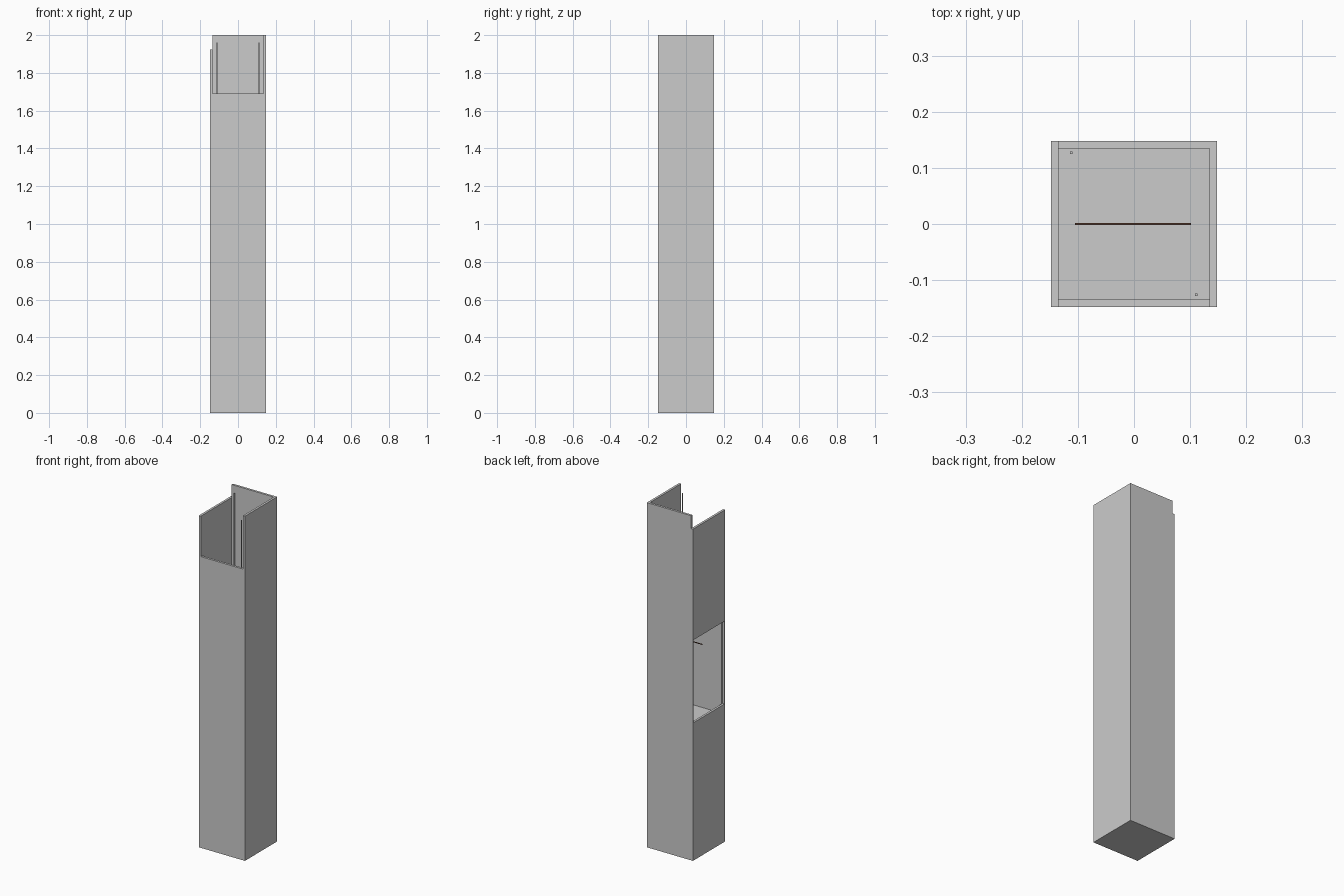
import bpy

if "Cube" in bpy.data.objects:
    bpy.data.objects.remove(bpy.data.objects["Cube"])

W = 0.148      # outer half width
I = 0.135      # inner half width
FLOOR = 0.745  # top of the solid base


def box(name, x, y, z, color=None):
    """Axis-aligned box from (min, max) ranges."""
    bpy.ops.mesh.primitive_cube_add(
        size=1, location=[(r[0] + r[1]) / 2 for r in (x, y, z)])
    ob = bpy.context.object
    ob.name = name
    ob.scale = [r[1] - r[0] for r in (x, y, z)]
    bpy.ops.object.transform_apply(location=False, rotation=False, scale=True)
    if color:
        mat = bpy.data.materials.new(name + "_material")
        mat.diffuse_color = color
        mat.use_nodes = True
        mat.node_tree.nodes["Principled BSDF"].inputs["Base Color"].default_value = mat.diffuse_color
        ob.data.materials.append(mat)
    return ob


# solid lower block
box("base", (-W, W), (-W, W), (0, FLOOR))

# tall back and right walls, shorter front panel between the side walls
box("back_wall", (-I, I), (I, W), (FLOOR, 2.0))
box("right_wall", (I, W), (-W, W), (FLOOR, 2.0))
box("front_panel", (-I, I), (-W, -I), (FLOOR, 1.69))

# left wall with a hatch opening
wall = box("left_wall", (-W, -I), (-W, W), (FLOOR, 1.925))
cutter = box("hatch_cutter", (-0.2, -0.1), (-0.143, 0.143), (0.80, 1.28))
mod = wall.modifiers.new("hatch", 'BOOLEAN')
mod.object = cutter
mod.operation = 'DIFFERENCE'
mod.solver = 'EXACT'
bpy.context.view_layer.objects.active = wall
bpy.ops.object.modifier_apply(modifier="hatch")
bpy.data.objects.remove(cutter)

# thin upright rails in two opposite corners
for name, x, y in (("rail_back", -0.112, 0.127), ("rail_front", 0.111, -0.126)):
    box(name, (x - 0.0025, x + 0.0025), (y - 0.0025, y + 0.0025), (FLOOR, 1.96))

# horizontal rod across the inside
box("cross_rod", (-0.105, 0.102), (-0.002, 0.002), (1.186, 1.19),
    (0.12, 0.05, 0.03, 1))
